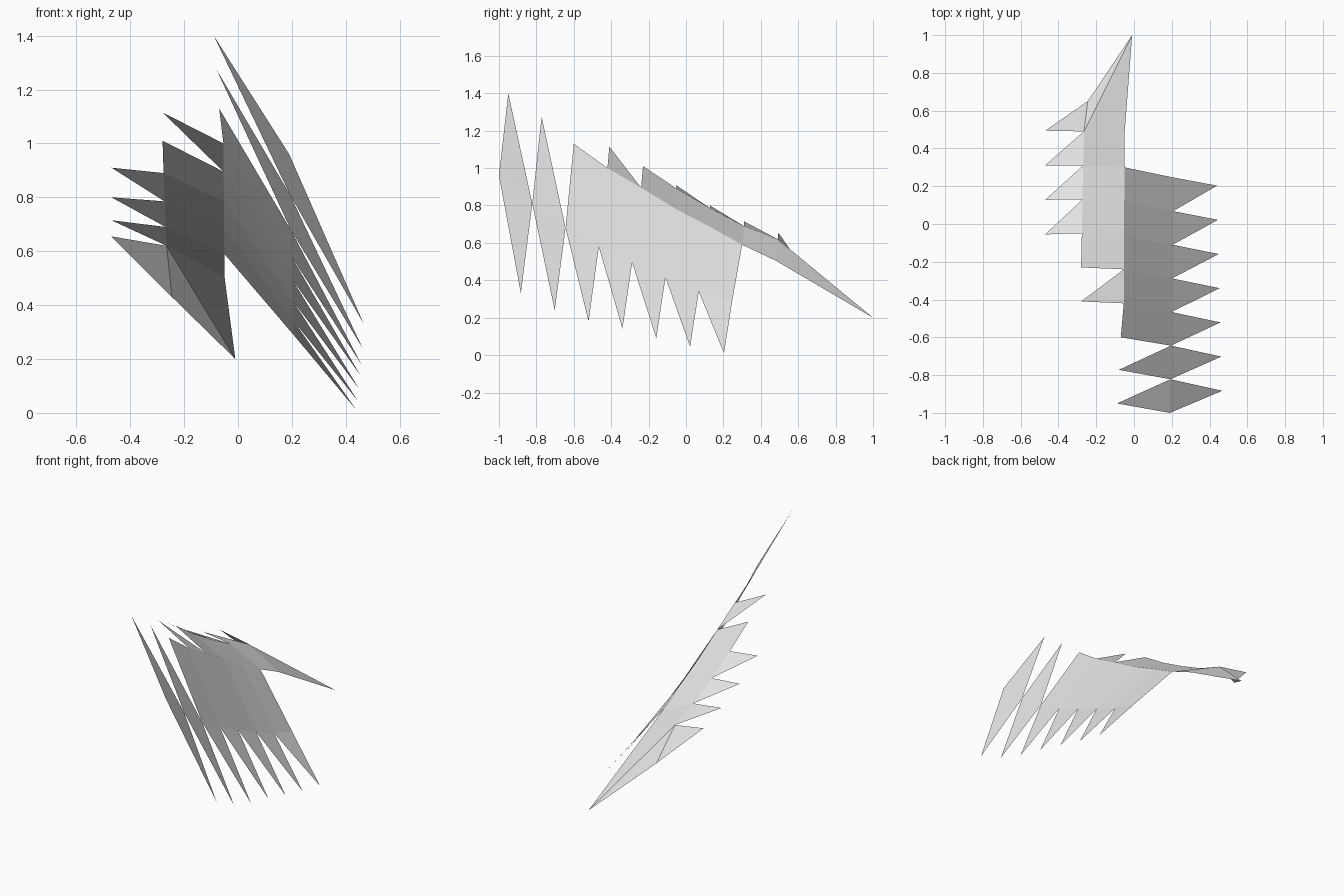
import bpy
import bmesh
from mathutils import Vector

default_cube = bpy.data.objects.get("Cube")
if default_cube:
    bpy.data.objects.remove(default_cube, do_unlink=True)

# One plain grey for the whole wing
grey = bpy.data.materials.new("plain_grey")
grey.use_nodes = True
grey_value = (0.8, 0.8, 0.8, 1)
grey.diffuse_color = grey_value
for node in grey.node_tree.nodes:
    if node.type == "BSDF_PRINCIPLED":
        node.inputs["Base Color"].default_value = grey_value


def sheet(name, polygons):
    """Flat-shaded thin sheet made from polygons, sharing the corners that coincide."""
    bm = bmesh.new()
    for polygon in polygons:
        bm.faces.new([bm.verts.new(point) for point in polygon])
    bmesh.ops.remove_doubles(bm, verts=bm.verts[:], dist=0.001)
    bmesh.ops.recalc_face_normals(bm, faces=bm.faces[:])
    mesh = bpy.data.meshes.new(name)
    bm.to_mesh(mesh)
    bm.free()
    mesh.materials.append(grey)
    wing_part = bpy.data.objects.new(name, mesh)
    bpy.context.scene.collection.objects.link(wing_part)
    return wing_part


def row(x_start, x_end, y_start, y_step, heights):
    """Evenly spaced row of points running front to back at the given heights."""
    last = len(heights) - 1
    return [Vector((x_start + (x_end - x_start) * index / last,
                    y_start + y_step * index, height))
            for index, height in enumerate(heights)]


def strip(first_row, second_row):
    """Panels bridging two rows of equal length."""
    return [(first_row[i], first_row[i + 1], second_row[i + 1], second_row[i])
            for i in range(len(first_row) - 1)]


def fringe(corner_row, tips):
    """One pointed feather on every gap of a row."""
    return [(corner_row[i], tip, corner_row[i + 1]) for i, tip in enumerate(tips)]


# Guide rows: the wing ridge, the lower feather roots and tips, the upper ones
ridge = row(-0.055, -0.05, -0.6, 0.18, [1.13, 1.0, 0.895, 0.785, 0.69, 0.59, 0.505])
ridge[0].x = -0.07
lower_roots = row(0.19, 0.21, -1.0, 0.178, [0.96, 0.81, 0.68, 0.58, 0.495, 0.415, 0.34, 0.285])
lower_tips = row(0.467, 0.44, -0.883, 0.181, [0.33, 0.24, 0.18, 0.14, 0.09, 0.045, 0.01])
upper_roots = row(-0.28, -0.265, -0.23, 0.18, [1.01, 0.89, 0.785, 0.69, 0.62])
upper_tips = row(-0.47, -0.47, -0.055, 0.183, [0.91, 0.8, 0.715, 0.655])
wing_point = Vector((-0.01, 1.0, 0.2))
outer_shoulder = Vector((-0.245, 0.65, 0.43))

# Lower side: panel from the ridge to the roots, with its pointed feathers
sheet("lower_panel", strip(ridge[:6], lower_roots[2:]))
sheet("lower_feathers", fringe(lower_roots[2:], lower_tips[2:]))

# Two loose diamond feathers ahead of the panel
loose_tops = row(-0.09, -0.08, -0.95, 0.178, [1.4, 1.275])
for index, top in enumerate(loose_tops):
    front, back = lower_roots[index:index + 2]
    sheet("loose_feather_%d" % (index + 1),
          [(top, front, back), (front, lower_tips[index], back)])

# Upper side: panel, its feathers and the single feather in front
sheet("upper_panel", strip(ridge[2:], upper_roots))
sheet("upper_feathers", fringe(upper_roots[1:] + [outer_shoulder], upper_tips))
sheet("upper_front_feather", [(ridge[1], Vector((-0.28, -0.41, 1.115)), ridge[2])])

# Long pointed end of the wing
sheet("wing_point", [(ridge[-1], upper_roots[-1], wing_point),
                     (upper_roots[-1], outer_shoulder, wing_point)])
